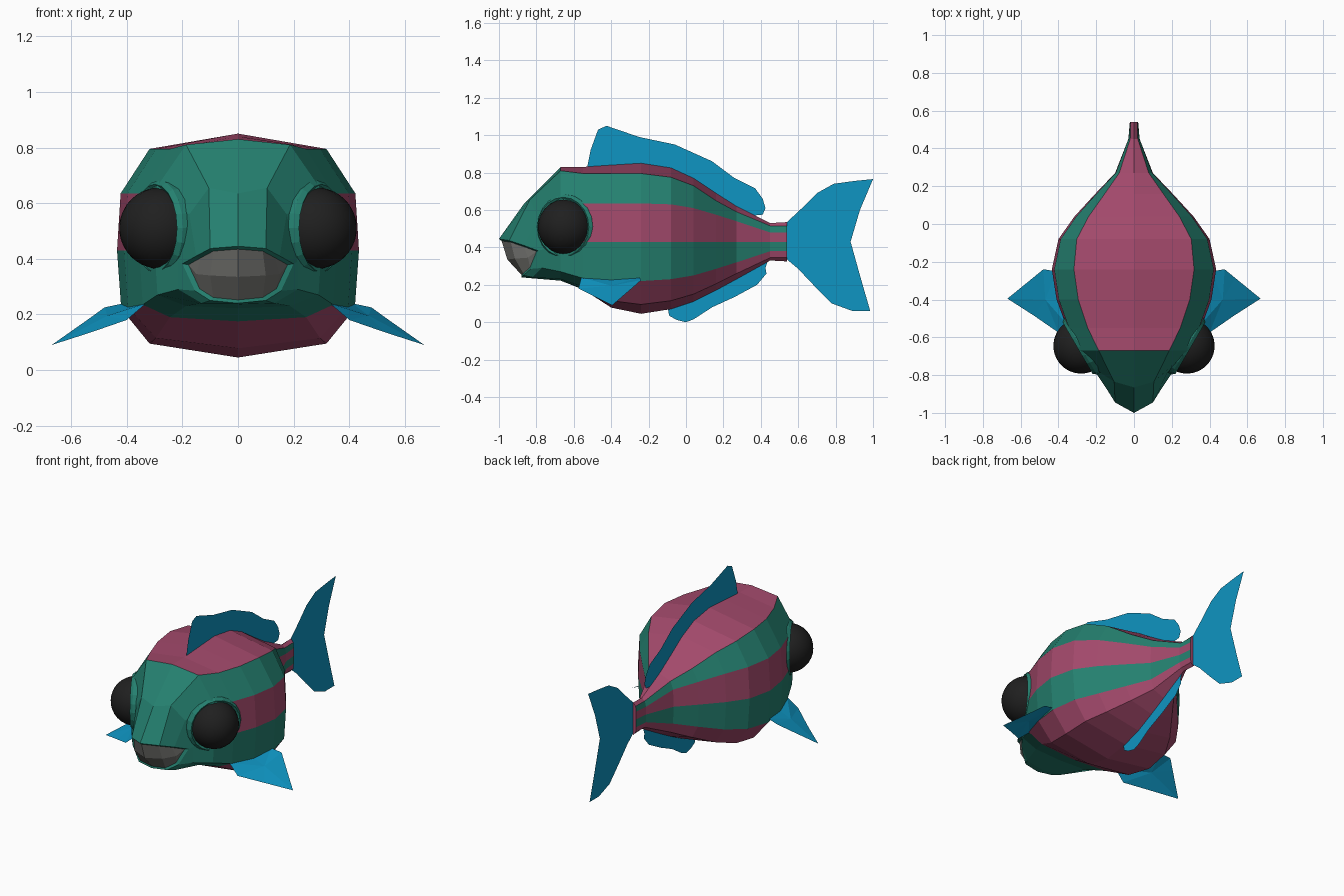
import bpy, bmesh, math
from mathutils import Vector, Matrix

if "Cube" in bpy.data.objects:
    bpy.data.objects.remove(bpy.data.objects["Cube"])


def colour(name, rgb):
    m = bpy.data.materials.new(name)
    m.diffuse_color = (*rgb, 1)
    m.use_nodes = True
    m.node_tree.nodes["Principled BSDF"].inputs["Base Color"].default_value = m.diffuse_color
    return m


GREEN = colour("teal_green", (0.018, 0.216, 0.160))
PINK = colour("plum_pink", (0.36, 0.066, 0.146))
BLUE = colour("fin_blue", (0.0045, 0.30, 0.54))
BLACK = colour("eye_black", (0.014, 0.014, 0.014))
GREY = colour("mouth_grey", (0.16, 0.16, 0.15))


def make(name, bm, *mats):
    me = bpy.data.meshes.new(name)
    bm.to_mesh(me)
    bm.free()
    ob = bpy.data.objects.new(name, me)
    bpy.context.collection.objects.link(ob)
    for m in mats:
        me.materials.append(m)
    return ob


# Half rings run from the back ridge down to the belly.
lip = [(0, -1, .445), (.1, -.945, .437), (.15, -.865, .41), (.2, -.79, .382),
       (.155, -.83, .285), (.1, -.87, .25), (0, -.88, .24)]
brow = [(0, -.865, .635), (.105, -.835, .655), (.175, -.79, .56), (.215, -.76, .39),
        (.215, -.77, .29), (.13, -.82, .24), (0, -.84, .236)]
# Inner lip edge: the lip shrunk towards the middle of the mouth
mouth_mid = Vector((0, -.87, .35))
inner = [tuple(mouth_mid.lerp(Vector(p), .89)) for p in lip]


def trunk_ring(y, top, back_x, back_z, side_x, stripe_z, low_z, belly_z, bottom):
    return [(0, y, top), (back_x, y, back_z), (.97 * side_x, y, stripe_z),
            (side_x, y, .43), (.965 * side_x, y, low_z),
            (back_x, y, belly_z), (0, y, bottom)]


trunk = [
    trunk_ring(-.67, .83, .187, .81, .30, .66, .27, .23, .222),
    trunk_ring(-.55, .83, .245, .795, .355, .635, .235, .19, .175),
    trunk_ring(-.40, .84, .295, .795, .41, .635, .225, .115, .078),
    trunk_ring(-.24, .85, .318, .795, .435, .635, .22, .095, .045),
    trunk_ring(-.08, .825, .303, .775, .40, .63, .23, .115, .07),
    trunk_ring(.04, .77, .24, .73, .315, .61, .25, .15, .11),
    trunk_ring(.16, .69, .155, .65, .205, .575, .285, .205, .17),
    trunk_ring(.27, .62, .078, .59, .10, .54, .32, .26, .23),
    trunk_ring(.45, .53, .02, .515, .03, .48, .38, .345, .33),
    trunk_ring(.54, .535, .018, .515, .022, .48, .38, .345, .325),
]
rings = [inner, lip, brow] + trunk

# Body, striped by band
bm = bmesh.new()
loops = []
for ring in rings:
    full = ring + [(-x, y, z) for x, y, z in reversed(ring[1:-1])]
    loops.append([bm.verts.new(p) for p in full])
for i in range(len(loops) - 1):
    a, b = loops[i], loops[i + 1]
    for j in range(12):
        k = (j + 1) % 12
        f = bm.faces.new((a[j], a[k], b[k], b[j]))
        band = j if j < 6 else 11 - j
        start = {0: 3, 2: 4, 4: 4, 5: 4}.get(band, 99)
        f.material_index = int(i >= start)
bm.faces.new(loops[-1]).material_index = 1
bmesh.ops.recalc_face_normals(bm, faces=bm.faces)
make("body", bm, GREEN, PINK)

# Mouth: bulging patch inside the lips
upper = inner[:4]
lower = inner[:2:-1]
middle = [(0, -.955, .335), (.1, -.915, .34), (.15, -.845, .345), inner[3]]
bm = bmesh.new()
rows = []
for row in (upper, middle, lower):
    rows.append([bm.verts.new((-x, y, z)) for x, y, z in reversed(row[1:])]
                + [bm.verts.new(p) for p in row])
for a, b in zip(rows, rows[1:]):
    for j in range(6):
        bm.faces.new((a[j], b[j], b[j + 1], a[j + 1]))
bmesh.ops.remove_doubles(bm, verts=bm.verts, dist=0.0005)
make("mouth", bm, GREY)

# Eyes, each in a raised rim
for side, label in ((1, "right"), (-1, "left")):
    axis = Vector((.86 * side, -.5, 0))
    centre = Vector((.28 * side, -.645, .51))
    place = Matrix.Translation(centre) @ axis.to_track_quat('Z', 'Y').to_matrix().to_4x4()
    bm = bmesh.new()
    bmesh.ops.create_uvsphere(bm, u_segments=24, v_segments=16, radius=.147, matrix=place)
    eye = make("eye_" + label, bm, BLACK)
    for p in eye.data.polygons:
        p.use_smooth = True
    bm = bmesh.new()
    prev = None
    for radius, height in ((.178, -.07), (.172, .005), (.158, .022), (.142, .01)):
        ring = []
        for n in range(20):
            t = math.tau * n / 20
            ring.append(bm.verts.new(place @ Vector((radius * math.cos(t),
                                                     radius * math.sin(t), height))))
        if prev:
            for n in range(20):
                m = (n + 1) % 20
                bm.faces.new((prev[n], prev[m], ring[m], ring[n]))
        prev = ring
    make("eye_rim_" + label, bm, GREEN)


# Flat fins on the centre plane, outlines as (y, z)
def flat_fin(name, outline):
    bm = bmesh.new()
    f = bm.faces.new([bm.verts.new((0, y, z)) for y, z in outline])
    bmesh.ops.triangulate(bm, faces=[f])
    make(name, bm, BLUE)


flat_fin("dorsal_fin", [
    (-.53, .82), (-.51, .92), (-.47, 1.03), (-.425, 1.05), (-.38, 1.03), (-.25, .99),
    (-.06, .95), (.14, .86), (.26, .77), (.37, .715), (.41, .66), (.425, .61),
    (.41, .575), (.36, .57), (.27, .60), (.04, .75), (-.24, .83)])
flat_fin("belly_fin", [
    (-.1, .09), (-.09, .035), (-.05, .012), (0, 0), (.04, .015), (.14, .08), (.26, .135),
    (.38, .20), (.43, .26), (.425, .29), (.44, .335), (.27, .25), (.04, .13)])
flat_fin("tail_fin", [
    (.52, .52), (.54, .535), (.62, .61), (.70, .69), (.79, .74), (.9, .755), (1, .765),
    (.93, .6), (.88, .43), (.93, .25), (.985, .06), (.89, .06), (.78, .1), (.69, .19),
    (.6, .285), (.54, .335), (.52, .345)])

# Side fins, a shallow fan on each flank
side_fin = [(.33, -.56, .24), (.40, -.575, .18), (.53, -.485, .135), (.67, -.395, .09),
            (.535, -.285, .185), (.48, -.24, .225), (.41, -.25, .24), (.35, -.4, .245)]
for side, label in ((1, "right"), (-1, "left")):
    bm = bmesh.new()
    hub = bm.verts.new((.47 * side, -.4, .195))
    rim = [bm.verts.new((x * side, y, z)) for x, y, z in side_fin]
    for n in range(len(rim)):
        pair = (rim[n], rim[(n + 1) % len(rim)])
        bm.faces.new((hub, *(pair if side > 0 else pair[::-1])))
    make("side_fin_" + label, bm, BLUE)
